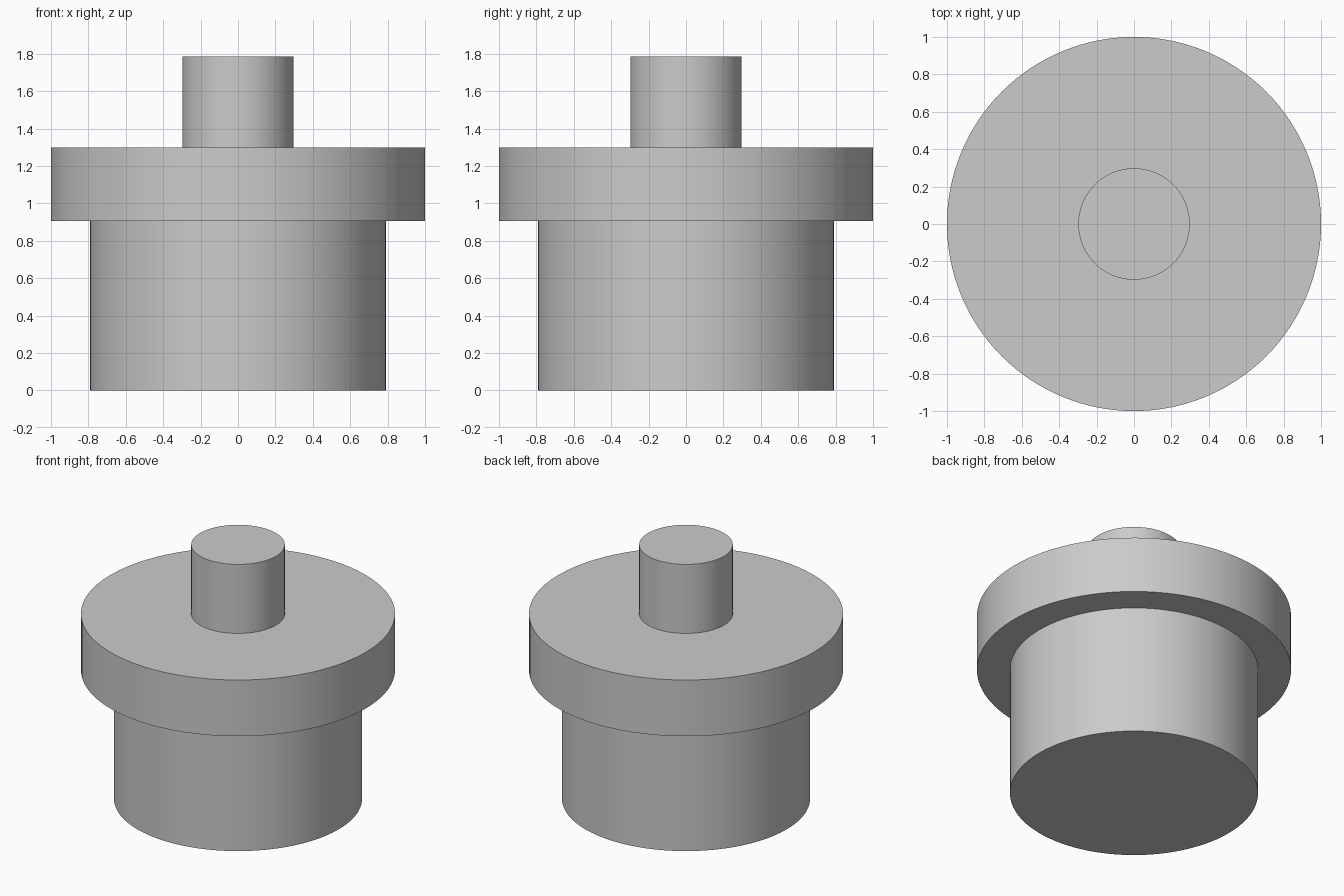
import bpy, bmesh, math

if "Cube" in bpy.data.objects:
    bpy.data.objects.remove(bpy.data.objects["Cube"])

SEGMENTS = 128
BASE_R, COLLAR_R, PEG_R = 0.79, 1.0, 0.298
COLLAR_Z, PEG_Z, TOP_Z = 0.905, 1.30, 1.785

grey = bpy.data.materials.new("plain grey")
grey.diffuse_color = (0.6, 0.6, 0.6, 1)
grey.use_nodes = True
grey.node_tree.nodes["Principled BSDF"].inputs["Base Color"].default_value = grey.diffuse_color


def lathe(name, profile):
    """Revolve (radius, height) points around z, listed from bottom to top."""
    bm = bmesh.new()
    rings = []
    for r, z in profile:
        rings.append([bm.verts.new((r * math.cos(a), r * math.sin(a), z))
                      for a in (2 * math.pi * i / SEGMENTS for i in range(SEGMENTS))])
    for low, high in zip(rings, rings[1:]):
        for i in range(SEGMENTS):
            j = (i + 1) % SEGMENTS
            bm.faces.new((low[i], low[j], high[j], high[i]))
    # Close only the outer ends of the stack
    if profile[0][1] == 0:
        bm.faces.new(rings[0][::-1])
    if profile[-1][1] == TOP_Z:
        bm.faces.new(rings[-1])
    mesh = bpy.data.meshes.new(name)
    bm.to_mesh(mesh)
    bm.free()
    mesh.materials.append(grey)
    obj = bpy.data.objects.new(name, mesh)
    bpy.context.collection.objects.link(obj)
    bpy.ops.object.select_all(action='DESELECT')
    obj.select_set(True)
    bpy.context.view_layer.objects.active = obj
    bpy.ops.object.shade_smooth_by_angle(angle=math.radians(30))


# Wide drum, overhanging collar, and narrow peg
lathe("base_drum", [(BASE_R, 0), (BASE_R, COLLAR_Z)])
lathe("collar", [(BASE_R, COLLAR_Z), (COLLAR_R, COLLAR_Z),
                 (COLLAR_R, PEG_Z), (PEG_R, PEG_Z)])
lathe("top_peg", [(PEG_R, PEG_Z), (PEG_R, TOP_Z)])
